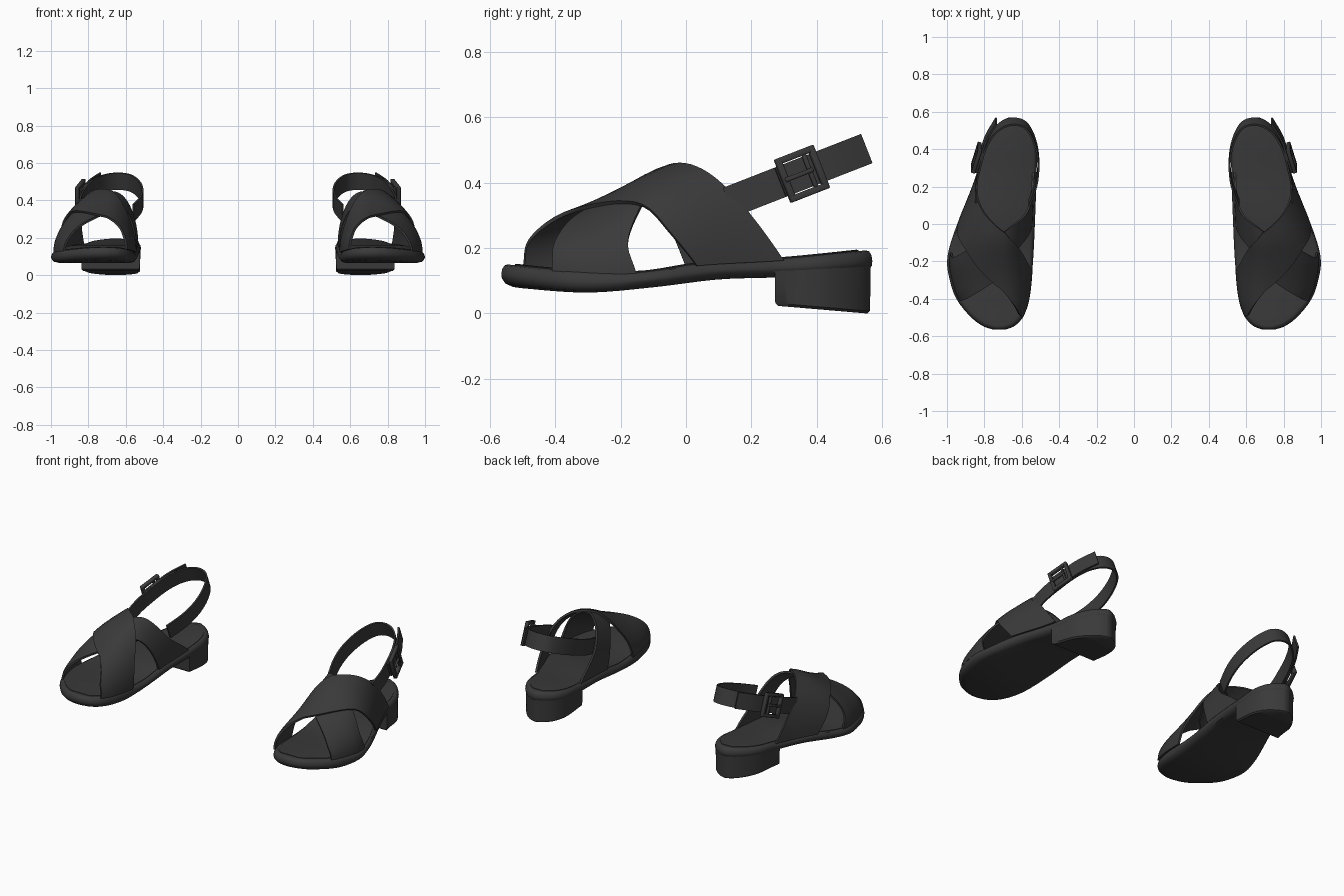
import bpy, bmesh, math
from mathutils import Vector, Matrix

if "Cube" in bpy.data.objects:
    bpy.data.objects.remove(bpy.data.objects["Cube"])

leather = bpy.data.materials.new("charcoal_leather")
leather.diffuse_color = (0.042, 0.042, 0.042, 1)
leather.use_nodes = True
leather.node_tree.nodes["Principled BSDF"].inputs["Base Color"].default_value = leather.diffuse_color


def curve(*pts):
    """Smooth function through (position, value) points."""
    n = len(pts)
    slope = []
    for i in range(n):
        a, b = pts[max(i - 1, 0)], pts[min(i + 1, n - 1)]
        slope.append((b[1] - a[1]) / (b[0] - a[0]))

    def f(t):
        t = min(max(t, pts[0][0]), pts[-1][0])
        i = 0
        while i < n - 2 and t > pts[i + 1][0]:
            i += 1
        h = pts[i + 1][0] - pts[i][0]
        s = (t - pts[i][0]) / h
        return ((2 * s**3 - 3 * s**2 + 1) * pts[i][1] + (s**3 - 2 * s**2 + s) * h * slope[i]
                + (3 * s**2 - 2 * s**3) * pts[i + 1][1] + (s**3 - s**2) * h * slope[i + 1])
    return f


def finish(name, bm, angle=40):
    """Turn a bmesh into a smooth object, mirrored for the other shoe."""
    bmesh.ops.recalc_face_normals(bm, faces=bm.faces)
    me = bpy.data.meshes.new(name)
    bm.to_mesh(me)
    bm.free()
    ob = bpy.data.objects.new(name, me)
    bpy.context.collection.objects.link(ob)
    me.materials.append(leather)
    bpy.ops.object.select_all(action='DESELECT')
    ob.select_set(True)
    bpy.context.view_layer.objects.active = ob
    bpy.ops.object.shade_smooth_by_angle(angle=math.radians(angle))
    ob.modifiers.new("other_shoe", 'MIRROR').use_mirror_merge = False
    return ob


# Foot shape: inner edge, outer edge, sole top, sole underside, instep height
inner = curve((-.565, .69), (-.55, .645), (-.5, .595), (-.4, .56), (-.2, .54), (0, .53),
              (.3, .52), (.42, .522), (.5, .55), (.55, .60), (.57, .64))
outer = curve((-.565, .75), (-.55, .80), (-.5, .87), (-.4, .95), (-.3, .985), (-.2, 1.0),
              (-.1, .98), (0, .945), (.1, .905), (.2, .865), (.3, .832), (.42, .805),
              (.5, .76), (.55, .71), (.57, .67))
top = curve((-.565, .152), (-.4, .135), (-.15, .125), (.04, .152), (.3, .168), (.57, .195))
under = curve((-.565, .088), (-.5, .077), (-.3, .064), (-.1, .08), (.1, .104), (.27, .11), (.57, .125))
instep = curve((-.5, .255), (-.41, .285), (-.3, .325), (-.2, .372), (-.1, .425), (-.03, .45),
               (.1, .485), (.3, .53))


def loft(name, y0, y1, layers, n=40, angle=40):
    """Stack foot-shaped rings; each layer is (inset, height function)."""
    bm = bmesh.new()
    ys = [y0 + (y1 - y0) * (1 - math.cos(math.pi * i / n)) / 2 for i in range(n + 1)]
    mid, half = (y0 + y1) / 2, (y1 - y0) / 2
    rings = []
    for inset, height in layers:
        left, right = [], []
        for y in ys:
            yy = mid + (y - mid) * (1 - inset / half)
            a, b = inner(y), outer(y)
            d = min(inset, (b - a) * .4)
            left.append(bm.verts.new((a + d, yy, height(yy))))
            right.append(bm.verts.new((b - d, yy, height(yy))))
        rings.append((left, right))
    for left, right in (rings[0], rings[-1]):
        for i in range(n):
            bm.faces.new((left[i], left[i + 1], right[i + 1], right[i]))
    loops = [l + r[::-1] for l, r in rings]
    for lo, hi in zip(loops, loops[1:]):
        for i in range(len(lo)):
            j = (i + 1) % len(lo)
            bm.faces.new((lo[i], lo[j], hi[j], hi[i]))
    return finish(name, bm, angle)


# Sole with rounded rim, and a thin insole on it
loft("sole", -.565, .57, [
    (.035, under),
    (.012, lambda y: under(y) + .006),
    (.002, lambda y: under(y) + .02),
    (0, lambda y: (under(y) + top(y)) / 2),
    (.003, lambda y: top(y) - .016),
    (.010, lambda y: top(y) - .004),
    (.020, top)])
loft("insole", -.545, .55, [(.022, lambda y: top(y) - .01), (.022, lambda y: top(y) + .003),
                            (.028, lambda y: top(y) + .005)])

# Block heel, with a sloping bottom


def ground(y):
    return max(0, .024 - .085 * (y - .27))


loft("heel", .268, .568, [
    (.014, ground),
    (.005, lambda y: ground(y) + .008),
    (.004, lambda y: .1),
    (.003, lambda y: under(y) + .03)], 24)


def band(name, rows, thickness=.012):
    """Thick strap from a grid of points."""
    bm = bmesh.new()
    grid = [[bm.verts.new(p) for p in row] for row in rows]
    for r, s in zip(grid, grid[1:]):
        for i in range(len(r) - 1):
            bm.faces.new((r[i], r[i + 1], s[i + 1], s[i]))
    bmesh.ops.recalc_face_normals(bm, faces=bm.faces)
    bmesh.ops.solidify(bm, geom=bm.faces[:], thickness=thickness)
    return finish(name, bm)


def arch(u, y, lift):
    """Point over the foot: u runs from the inner sole edge to the outer one."""
    a, b = inner(y) + .012 - lift, outer(y) - .012 + lift
    peak = a + .36 * (b - a)
    c, s = math.cos(math.pi * u), math.sin(math.pi * u)
    x = peak - c * (peak - a if c > 0 else b - peak)
    base = top(y) - .006
    return Vector((x, y, base + s * (instep(y) + lift - base)))


def cross_strap(name, front, rear, lift):
    rows = []
    for i in range(37):
        u = i / 36
        f, r = front(u), rear(u)
        rows.append([arch(u, f + (r - f) * k / 8, lift) for k in range(9)])
    band(name, rows)


# Two crossing instep straps
cross_strap("lower_cross_strap",
            curve((0, 0), (.16, -.06), (.33, -.14), (.57, -.32), (.8, -.4), (1, -.41)),
            curve((0, .28), (.165, .09), (.5, -.04), (.74, -.14), (.88, -.178), (1, -.15)), 0)
cross_strap("upper_cross_strap",
            curve((0, -.5), (.25, -.475), (.54, -.33), (.74, -.14), (.88, -.05), (1, .035)),
            curve((0, -.26), (.16, -.22), (.33, -.13), (.52, -.04), (.75, .11), (1, .30)), .013)

# Sling strap round the heel, lying in a tilted plane
ACROSS = Vector((0, -.365, .931))


def sling(x, y):
    return Vector((x, y, .355 + .39 * (y - .17)))


def sling_band(name, pts, n):
    fx = curve(*[(i, p[0]) for i, p in enumerate(pts)])
    fy = curve(*[(i, p[1]) for i, p in enumerate(pts)])
    rows = []
    for i in range(n + 1):
        t = (len(pts) - 1) * i / n
        c = sling(fx(t), fy(t))
        rows.append([c - ACROSS * .048, c, c + ACROSS * .048])
    band(name, rows, .010)


sling_band("heel_strap", [(.85, .13), (.847, .22), (.832, .3), (.805, .4), (.765, .48), (.705, .535),
                          (.635, .552), (.57, .525), (.525, .44), (.506, .33), (.517, .22),
                          (.555, .11)], 44)
sling_band("strap_tail", [(.848, .29), (.828, .36), (.795, .46), (.74, .553)], 8)

# Buckle: square frame, centre bar and prong
along = (sling(.812, .41) - sling(.846, .30)).normalized()
out = along.cross(ACROSS).normalized()
up = out.cross(along).normalized()
centre = sling(.833, .352) + out * .010
frame = Matrix((along, up, out)).transposed().to_4x4()
frame.translation = centre


def buckle_part(name, boxes):
    bm = bmesh.new()
    for cx, cy, cz, sx, sy, sz in boxes:
        m = frame @ Matrix.Translation((cx, cy, cz)) @ Matrix.Diagonal((sx, sy, sz, 1))
        bmesh.ops.create_cube(bm, size=1, matrix=m)
    bmesh.ops.bevel(bm, geom=bm.edges[:], offset=.004, segments=2, affect='EDGES', profile=.5)
    finish(name, bm, 50)


buckle_part("buckle_frame",
            [(s * .056, 0, 0, .02, .142, .022) for s in (-1, 1)]
            + [(0, s * .061, 0, .13, .02, .022) for s in (-1, 1)])
buckle_part("buckle_prong", [(-.012, 0, .008, .096, .014, .014), (.026, 0, .004, .014, .11, .014)])
